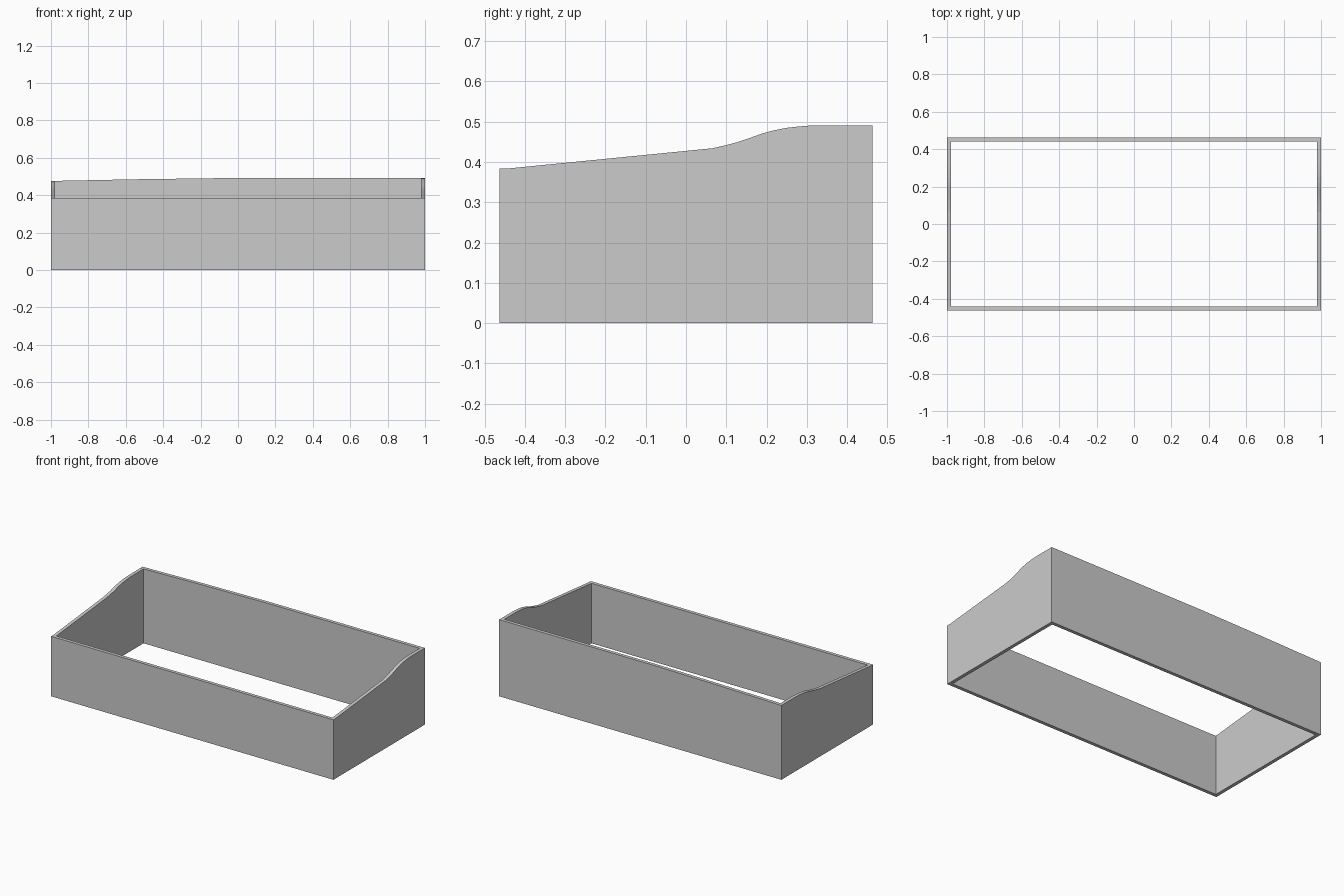
import bpy, bmesh
from mathutils import Vector

if "Cube" in bpy.data.objects:
    bpy.data.objects.remove(bpy.data.objects["Cube"])

HX, HY = 1.0, 0.463      # outer half sizes
T = 0.022                # board thickness
LOW, KNEE, HIGH, HIGH_LEFT = 0.384, 0.434, 0.491, 0.476


def board(name, outline, origin, along, thick):
    """Extrude an outline (distance along, height) by the vector thick."""
    along, thick, origin = Vector(along), Vector(thick), Vector(origin)
    bm = bmesh.new()
    verts = [bm.verts.new(origin + along * s + Vector((0, 0, z))) for s, z in outline]
    face = bm.faces.new(verts)
    res = bmesh.ops.extrude_face_region(bm, geom=[face])
    moved = [g for g in res["geom"] if isinstance(g, bmesh.types.BMVert)]
    bmesh.ops.translate(bm, verts=moved, vec=thick)
    bmesh.ops.recalc_face_normals(bm, faces=bm.faces)
    mesh = bpy.data.meshes.new(name)
    bm.to_mesh(mesh)
    bm.free()
    obj = bpy.data.objects.new(name, mesh)
    bpy.context.collection.objects.link(obj)
    return obj


def side_outline(high):
    """Sloping top edge with an S-shaped rise towards the back."""
    rise = [(0.065, 0), (0.1, .14), (0.13, .28), (0.16, .46), (0.19, .65),
            (0.22, .79), (0.25, .89), (0.28, .95), (0.305, .985), (0.335, 1)]
    y = HY - T
    top = [(-y, LOW)] + [(s, KNEE + (high - KNEE) * f) for s, f in rise] + [(y, high)]
    return [(-y, 0)] + top + [(y, 0)]


# Front board, straight top
board("front_board", [(-HX, 0), (-HX, LOW), (HX, LOW), (HX, 0)],
      (0, -HY, 0), (1, 0, 0), (0, T, 0))

# Back board, top dips slightly towards the left
board("back_board",
      [(-HX, 0), (-HX, HIGH_LEFT), (-0.55, 0.485), (-0.1, HIGH), (HX, HIGH), (HX, 0)],
      (0, HY, 0), (1, 0, 0), (0, -T, 0))

# Side boards fitted between front and back
for name, sx, high in (("left_board", -1, HIGH_LEFT), ("right_board", 1, HIGH)):
    board(name, side_outline(high), (sx * HX, 0, 0), (0, 1, 0), (-sx * T, 0, 0))
